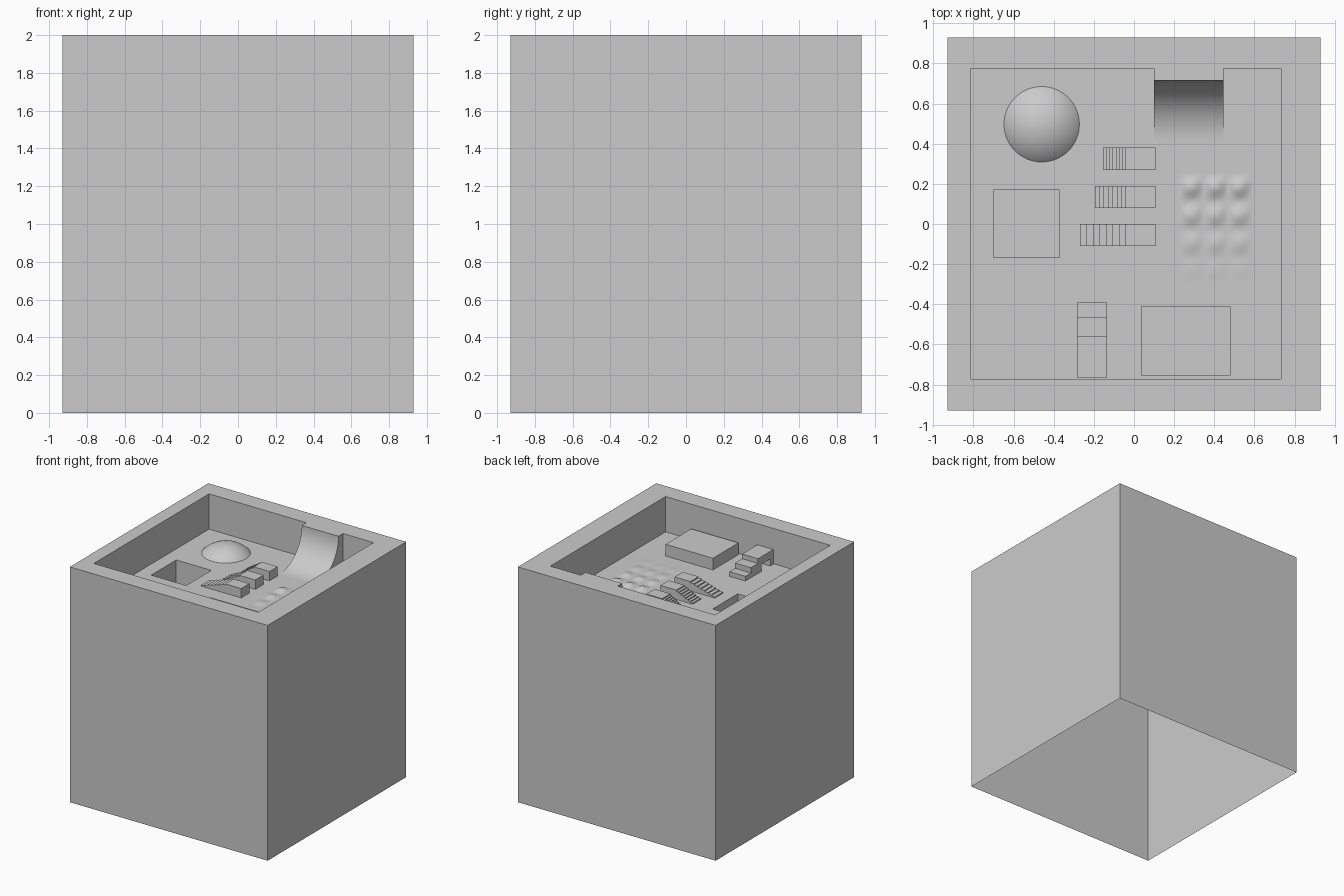
import bpy, bmesh, math
from mathutils import Vector, Matrix

if "Cube" in bpy.data.objects:
    bpy.data.objects.remove(bpy.data.objects["Cube"])

FLOOR = 1.70   # level of the sunken floor
TOP = 2.0
SINK = 0.004   # parts are seated slightly into the floor


def make(name, bm):
    bmesh.ops.recalc_face_normals(bm, faces=bm.faces)
    mesh = bpy.data.meshes.new(name)
    bm.to_mesh(mesh)
    bm.free()
    ob = bpy.data.objects.new(name, mesh)
    bpy.context.collection.objects.link(ob)
    return ob


def select(ob):
    bpy.ops.object.select_all(action='DESELECT')
    ob.select_set(True)
    bpy.context.view_layer.objects.active = ob


def smooth(ob, angle=35):
    select(ob)
    bpy.ops.object.shade_smooth_by_angle(angle=math.radians(angle))


def box(name, x, y, z):
    bm = bmesh.new()
    bmesh.ops.create_cube(bm, size=1)
    for v in bm.verts:
        v.co = Vector([(a + b) / 2 + c * (b - a) for (a, b), c in zip((x, y, z), v.co)])
    return make(name, bm)


def prism(name, profile, lo, hi, axis):
    """Extrude a (horizontal, z) profile along 'x' or 'y'."""
    bm = bmesh.new()
    place = (lambda h, z: (lo, h, z)) if axis == 'x' else (lambda h, z: (h, lo, z))
    face = bm.faces.new([bm.verts.new(place(h, z)) for h, z in profile])
    ext = bmesh.ops.extrude_face_region(bm, geom=[face])
    verts = [g for g in ext['geom'] if isinstance(g, bmesh.types.BMVert)]
    d = hi - lo
    bmesh.ops.translate(bm, verts=verts, vec=(d, 0, 0) if axis == 'x' else (0, d, 0))
    return make(name, bm)


def cut(ob, cutter):
    mod = ob.modifiers.new('cut', 'BOOLEAN')
    mod.operation, mod.solver, mod.object = 'DIFFERENCE', 'EXACT', cutter
    select(ob)
    bpy.ops.object.modifier_apply(modifier=mod.name)
    bpy.data.objects.remove(cutter)


# Block with sunken arena and square pit
block = box('block', (-0.93, 0.93), (-0.93, 0.93), (0, TOP))
cut(block, box('arena_cutter', (-0.815, 0.733), (-0.773, 0.775), (FLOOR, TOP + 0.2)))
cut(block, box('pit_cutter', (-0.70, -0.37), (-0.167, 0.17), (FLOOR - 0.3, FLOOR + 0.1)))

# The block is an open shell: remove its underside
bm = bmesh.new()
bm.from_mesh(block.data)
under = [f for f in bm.faces if f.calc_center_median().z < 0.01]
bmesh.ops.delete(bm, geom=under, context='FACES')
bm.to_mesh(block.data)
bm.free()

# Quarter pipe against the back wall
r = TOP - FLOOR
arc = [(0.414 + r * math.sin(a), TOP - r * math.cos(a))
       for a in [math.pi / 2 * i / 32 for i in range(33)]]
pipe = prism('quarter_pipe', arc + [(0.775, TOP), (0.775, FLOOR - SINK), (0.414, FLOOR - SINK)],
             0.10, 0.445, 'x')
smooth(pipe)

# Low spherical-cap dome
rim, rise = 0.188, 0.08
radius = (rim ** 2 + rise ** 2) / (2 * rise)
bm = bmesh.new()
bmesh.ops.create_uvsphere(bm, u_segments=64, v_segments=64, radius=radius,
                          matrix=Matrix.Translation((-0.46, 0.497, FLOOR + rise - radius)))
bmesh.ops.bisect_plane(bm, geom=bm.verts[:] + bm.edges[:] + bm.faces[:], plane_co=(0, 0, FLOOR),
                       plane_no=(0, 0, 1), clear_inner=True)
smooth(make('dome', bm))

# Three stair flights of different steepness
for i, (x0, y0, y1) in enumerate([(-0.155, 0.27, 0.38), (-0.195, 0.08, 0.19), (-0.27, -0.11, 0.0)]):
    n, x1, height = 8, -0.042, 0.08
    prof = [(x0, FLOOR - SINK)]
    for s in range(n):
        x = x0 + (x1 - x0) * s / (n - 1)
        if s:
            prof.append((x, FLOOR + height * s / n))
        prof.append((x, FLOOR + height * (s + 1) / n))
    prof += [(0.107, FLOOR + height), (0.107, FLOOR - SINK)]
    prism(f'stair_flight_{i + 1}', prof, y0, y1, 'y')

# Big steps with an open-sided top platform
f = FLOOR
prism('big_steps', [(-0.39, f - SINK), (-0.39, f + 0.04), (-0.465, f + 0.04), (-0.465, f + 0.085),
                    (-0.56, f + 0.085), (-0.56, f + 0.125), (-0.765, f + 0.125), (-0.765, f - SINK),
                    (-0.725, f - SINK), (-0.725, f + 0.06), (-0.61, f + 0.06), (-0.61, f - SINK)],
      -0.285, -0.135, 'x')

# Low platform
box('low_platform', (0.035, 0.48), (-0.755, -0.412), (FLOOR - SINK, FLOOR + 0.10))

# Field of bumps, flattening towards the front
bm = bmesh.new()
nx, ny, cell = 36, 56, 0.01
grid = []
for j in range(ny + 1):
    amp = 0.024 * j / ny
    grid.append([bm.verts.new((0.225 + i * cell, -0.31 + j * cell, FLOOR + 0.0005 + amp *
                 math.sqrt(abs(math.sin(math.pi * i / 12))) ** 3 * math.sin(math.pi * j / 14) ** 2))
                 for i in range(nx + 1)])
for j in range(ny):
    for i in range(nx):
        bm.faces.new((grid[j][i], grid[j][i + 1], grid[j + 1][i + 1], grid[j + 1][i]))
smooth(make('bump_field', bm), 80)
